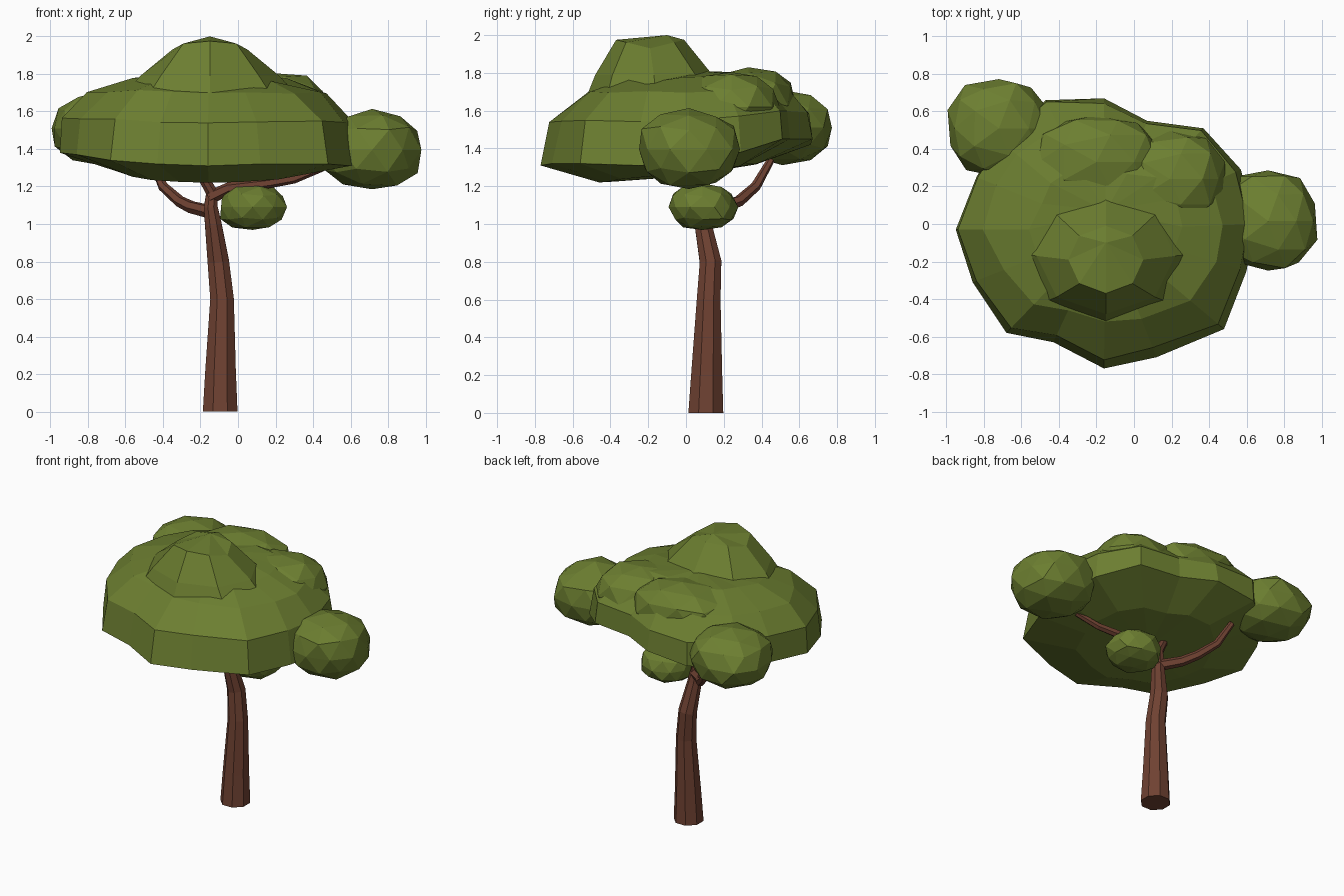
import bpy, bmesh, math, random
from mathutils import Vector

if "Cube" in bpy.data.objects:
    bpy.data.objects.remove(bpy.data.objects["Cube"])

random.seed(4)


def material(name, color):
    m = bpy.data.materials.new(name)
    m.diffuse_color = (*color, 1)
    m.use_nodes = True
    m.node_tree.nodes["Principled BSDF"].inputs["Base Color"].default_value = m.diffuse_color
    return m


LEAF = material("leaf_green", (0.15, 0.21, 0.03))
BARK = material("bark_brown", (0.16, 0.054, 0.032))


def finish(bm, name, mat):
    bmesh.ops.recalc_face_normals(bm, faces=bm.faces)
    me = bpy.data.meshes.new(name)
    bm.to_mesh(me)
    bm.free()
    me.materials.append(mat)
    ob = bpy.data.objects.new(name, me)
    bpy.context.collection.objects.link(ob)
    return ob


def loft(name, mat, rings, start, end):
    """Join rings of points, closing each end with a fan to a point."""
    bm = bmesh.new()
    vr = [[bm.verts.new(p) for p in r] for r in rings]
    n = len(vr[0])
    for a, b in zip(vr, vr[1:]):
        for i in range(n):
            j = (i + 1) % n
            bm.faces.new((a[i], a[j], b[j], b[i]))
    for ring, tip in ((vr[0], start), (vr[-1], end)):
        t = bm.verts.new(tip)
        for i in range(n):
            bm.faces.new((ring[i], ring[(i + 1) % n], t))
    return finish(bm, name, mat)


def limb(name, path, sides, ref):
    """Tapered tube along (x, y, z, radius) points."""
    pts = [Vector(p[:3]) for p in path]
    rings = []
    for k, p in enumerate(pts):
        d = pts[min(k + 1, len(pts) - 1)] - pts[max(k - 1, 0)]
        if p.z == 0:
            d = Vector((0, 0, 1))
        u = d.cross(Vector(ref)).normalized()
        v = d.cross(u).normalized()
        rings.append([p + path[k][3] * (u * math.cos(a) + v * math.sin(a))
                      for a in (math.tau * (i + 0.5) / sides for i in range(sides))])
    return loft(name, BARK, rings, pts[0], pts[-1])


def lump(name, center, radii):
    """Irregular, slightly boxy faceted leaf clump."""
    bm = bmesh.new()
    bmesh.ops.create_icosphere(bm, subdivisions=2, radius=1.0)
    for v in bm.verts:
        s = random.uniform(0.95, 1.05)
        v.co = Vector([c + math.copysign(abs(q) ** 0.88, q) * r * s
                       for c, q, r in zip(center, v.co, radii)])
    return finish(bm, name, LEAF)


# Trunk and branches
limb("trunk", [(-.095, .105, 0, .1), (-.093, .11, .22, .088), (-.085, .12, .6, .068),
               (-.105, .13, .8, .062), (-.132, .09, 1.0, .048), (-.145, .08, 1.09, .04),
               (-.14, .08, 1.17, .034), (-.2, .06, 1.27, .028)], 8, (0, 1, 0))
limb("left_branch", [(-.13, .08, 1.06, .038), (-.25, .19, 1.09, .034), (-.31, .28, 1.12, .031),
                     (-.40, .37, 1.2, .027), (-.46, .45, 1.34, .02)], 6, (.7, .7, .1))
limb("right_branch", [(-.15, .08, 1.14, .038), (-.05, .06, 1.19, .032), (.18, .02, 1.22, .027),
                      (.3, -.01, 1.24, .024), (.45, -.05, 1.30, .02)], 6, (.3, .8, .5))

# Main canopy: outline at its widest, scaled inward into a dome with a shallow underside
rim = [(-.16, -.77, 1.31), (.12, -.71, 1.32), (.48, -.56, 1.32), (.60, -.25, 1.31),
       (.64, 0, 1.32), (.57, .29, 1.38), (.37, .51, 1.45), (.07, .55, 1.45),
       (-.16, .67, 1.45), (-.47, .66, 1.42), (-.72, .45, 1.40), (-.84, .25, 1.39),
       (-.95, -.03, 1.38), (-.86, -.31, 1.37), (-.68, -.58, 1.34), (-.43, -.63, 1.32)]
cx, cy = -.15, -.03


def canopy_ring(scale, height, front_pull=0.0, left_push=0.0, jitter=0.0):
    ring = []
    for x, y, z in rim:
        dx, dy = x - cx, y - cy
        r = math.hypot(dx, dy)
        c, s = dx / r, dy / r
        k = scale - front_pull * max(0, -s) + left_push * max(0, -c)
        k += random.uniform(-jitter, jitter)
        h = height(z, s) + random.uniform(-jitter, jitter) * 0.6
        ring.append(Vector((cx + dx * k, cy + dy * k, h)))
    return ring


canopy = loft("canopy", LEAF,
              [canopy_ring(.58, lambda z, s: 1.27 + .05 * s),
               canopy_ring(1, lambda z, s: z),
               canopy_ring(.97, lambda z, s: z + (1.67 - z) * .65, .04, .02, .01),
               canopy_ring(.80, lambda z, s: 1.705 + .02 * max(s, 0), .12, .03, .02),
               canopy_ring(.50, lambda z, s: 1.775 + .02 * s, 0, 0, .02)],
              (cx, cy, 1.25), (cx, cy + .1, 1.81))


# Crown on top of the canopy
def crown_ring(rx, ry, y, z, lift):
    return [Vector((-.15 + rx * math.cos(a), y + ry * math.sin(a), z + lift * abs(math.sin(a))))
            for a in (math.tau * i / 8 for i in range(8))]


crown = loft("crown", LEAF,
             [crown_ring(.46, .36, -.16, 1.69, 0), crown_ring(.37, .31, -.17, 1.79, 0),
              crown_ring(.20, .18, -.19, 1.93, .045)],
             (-.15, -.18, 1.69), (-.15, -.1, 2.0))

# Rear lobes and outlying leaf clumps
clumps = [crown,
          lump("rear_shoulder", (.19, .24, 1.62), (.30, .25, .19)),
          lump("rear_lobe", (-.2, .33, 1.63), (.36, .26, .20)),
          lump("right_clump", (.715, .015, 1.395), (.27, .275, .21)),
          lump("back_left_clump", (-.72, .51, 1.51), (.275, .265, .19))]
lump("low_clump", (.078, .088, 1.09), (.183, .18, .12))

# Fuse the clumps into one leafy shell
bpy.context.view_layer.objects.active = canopy
for ob in clumps:
    mod = canopy.modifiers.new("fuse", "BOOLEAN")
    mod.operation = "UNION"
    mod.solver = "EXACT"
    mod.object = ob
    bpy.ops.object.modifier_apply(modifier=mod.name)
    bpy.data.objects.remove(ob)
